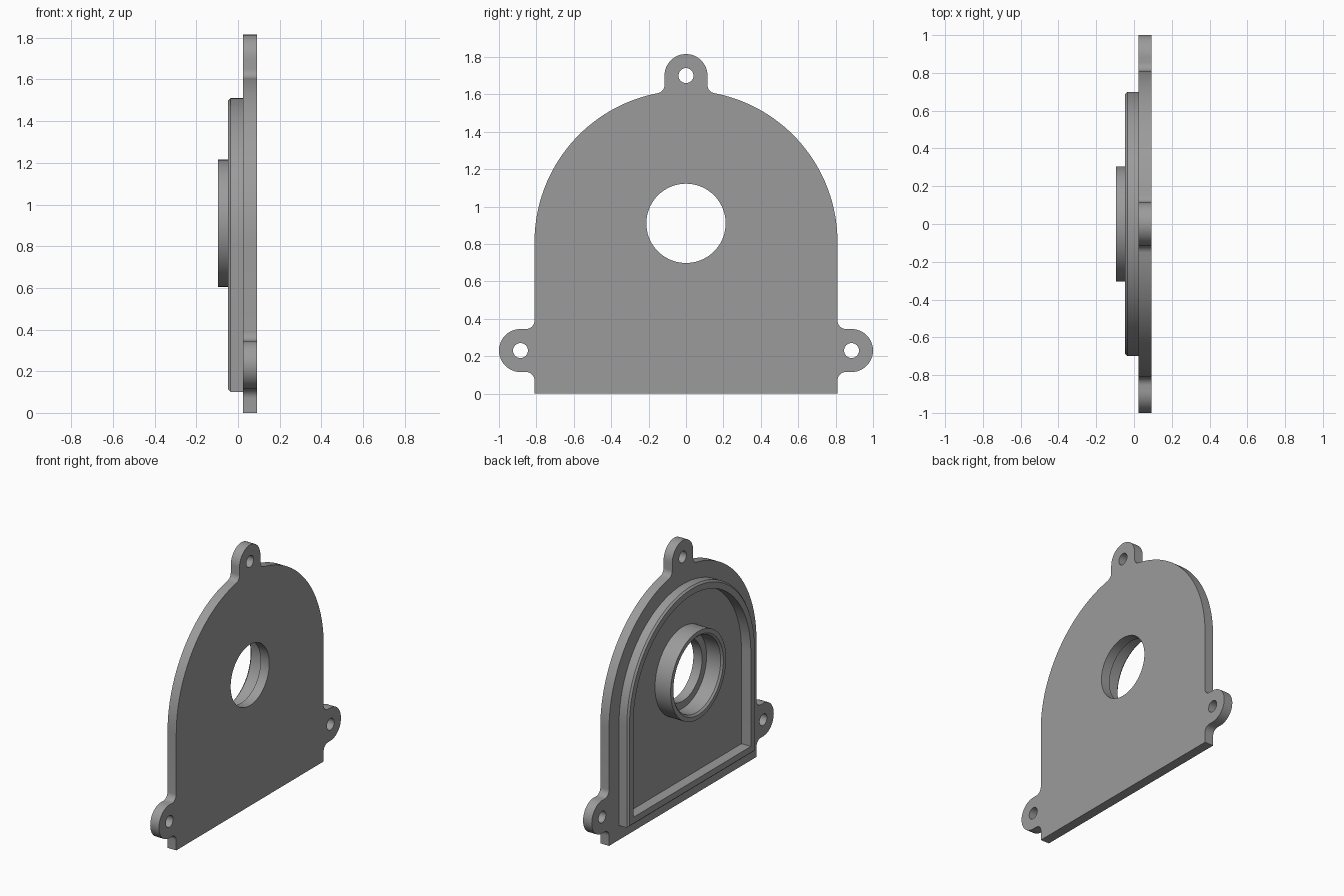
import bpy, bmesh
from math import cos, sin, radians, sqrt, atan2, degrees

if "Cube" in bpy.data.objects:
    bpy.data.objects.remove(bpy.data.objects["Cube"])

grey = bpy.data.materials.new("plain_grey")
grey.use_nodes = True
colour = (0.33, 0.33, 0.33, 1)
grey.diffuse_color = colour
grey.node_tree.nodes["Principled BSDF"].inputs["Base Color"].default_value = colour

PLATE_BACK, PLATE_FACE = 0.025, 0.092
BORE_Z, ARCH_Z = 0.91, 0.81


def arc(cy, cz, r, a0, a1, n):
    """Points in the y-z plane along an arc given in degrees."""
    angles = [radians(a0 + (a1 - a0) * i / n) for i in range(n + 1)]
    return [(cy + r * cos(a), cz + r * sin(a)) for a in angles]


def circle(cy, cz, r, n=72):
    return arc(cy, cz, r, 0, 360, n)[:-1]


def arch(inset):
    """Square-footed arch, inset evenly from the rim's outer edge."""
    r = 0.70 - inset
    return [(-r, 0.1 + inset), (r, 0.1 + inset)] + arc(0, ARCH_Z, r, 0, 180, 72)


def add_ring(bm, points, x):
    return [bm.verts.new((x, y, z)) for y, z in points]


def finish(bm, name):
    bmesh.ops.recalc_face_normals(bm, faces=bm.faces)
    mesh = bpy.data.meshes.new(name)
    bm.to_mesh(mesh)
    bm.free()
    mesh.materials.append(grey)
    obj = bpy.data.objects.new(name, mesh)
    bpy.context.collection.objects.link(obj)
    bpy.ops.object.select_all(action="DESELECT")
    obj.select_set(True)
    bpy.context.view_layer.objects.active = obj
    bpy.ops.object.shade_smooth_by_angle(angle=radians(25))


def slab(name, loops, x0, x1):
    """Flat plate with an outline and holes."""
    bm = bmesh.new()
    for points in loops:
        ring = add_ring(bm, points, x0)
        for a, b in zip(ring, ring[1:] + ring[:1]):
            bm.edges.new((a, b))
    bmesh.ops.triangle_fill(bm, edges=bm.edges[:], use_beauty=True, use_dissolve=False)
    new = bmesh.ops.extrude_face_region(bm, geom=bm.faces[:], use_keep_orig=True)
    moved = [g for g in new["geom"] if isinstance(g, bmesh.types.BMVert)]
    bmesh.ops.translate(bm, verts=moved, vec=(x1 - x0, 0, 0))
    finish(bm, name)


def closed_loft(name, sections):
    """Skin a closed cross-section swept round matching rings."""
    bm = bmesh.new()
    rings = [add_ring(bm, points, x) for points, x in sections]
    for r, s in zip(rings, rings[1:] + rings[:1]):
        for i in range(len(r)):
            j = (i + 1) % len(r)
            bm.faces.new((r[i], r[j], s[j], s[i]))
    finish(bm, name)


# Cover plate: half outline with filleted ears, mirrored
W, EAR, FIL = 0.81, 0.115, 0.045
SIDE_Y, SIDE_Z, TOP_Z = 0.885, 0.23, 1.70
fy = EAR + FIL
fz = ARCH_Z + sqrt((W + FIL) ** 2 - fy ** 2)
lean = degrees(atan2(fz - ARCH_Z, fy))
half = [(W, 0)]
half += arc(W + FIL, SIDE_Z - EAR - FIL, FIL, 180, 90, 8)
half += arc(SIDE_Y, SIDE_Z, EAR, -90, 90, 24)
half += arc(W + FIL, SIDE_Z + EAR + FIL, FIL, 270, 180, 8)
half += arc(0, ARCH_Z, W, 0, lean, 40)
half += arc(fy, fz, FIL, 180 + lean, 180, 8)[1:]
half += arc(0, TOP_Z, EAR, 0, 90, 12)
outline = half + [(-y, z) for y, z in reversed(half[:-1])]
screw_holes = [circle(y, z, 0.04, 32)
               for y, z in ((SIDE_Y, SIDE_Z), (-SIDE_Y, SIDE_Z), (0, TOP_Z))]
slab("cover_plate", [outline, circle(0, BORE_Z, 0.212)] + screw_holes,
     PLATE_BACK, PLATE_FACE)

# Raised locating rim with a chamfered outer edge
SUNK = PLATE_BACK + 0.01
closed_loft("locating_rim", [(arch(d), x) for d, x in (
    (0, SUNK), (0, -0.035), (0.012, -0.047), (0.055, -0.047), (0.055, SUNK))])

# Bearing boss round the central bore
closed_loft("bearing_boss", [(circle(0, BORE_Z, r), x) for r, x in (
    (0.305, SUNK), (0.305, -0.095), (0.275, -0.095), (0.262, -0.083), (0.262, SUNK))])
